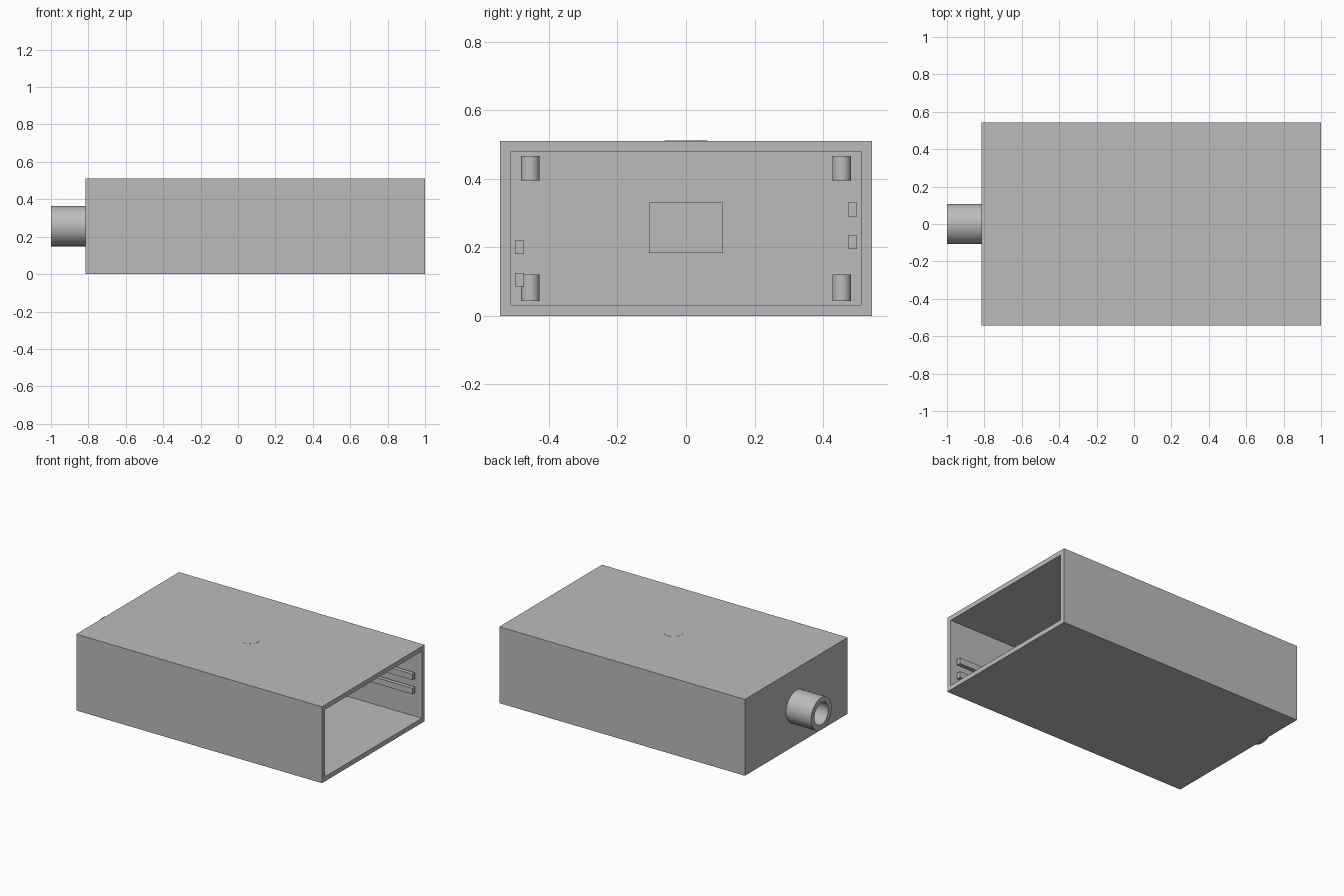
import bpy, bmesh, math
from mathutils import Matrix, Vector

default = bpy.data.objects.get("Cube")
if default:
    bpy.data.objects.remove(default, do_unlink=True)

GREY = (0.5, 0.5, 0.5, 1)
grey = bpy.data.materials.new("plain grey")
grey.use_nodes = True
grey.diffuse_color = GREY
grey.node_tree.nodes["Principled BSDF"].inputs["Base Color"].default_value = GREY

BACK, OPEN = -0.815, 1.0      # case ends along x
HALF_W, HEIGHT, WALL = 0.542, 0.51, 0.044
MID = 0.257                   # height of the nozzle axis


def finish(bm, name, smooth=False):
    bmesh.ops.recalc_face_normals(bm, faces=bm.faces)
    mesh = bpy.data.meshes.new(name)
    bm.to_mesh(mesh)
    bm.free()
    mesh.materials.append(grey)
    obj = bpy.data.objects.new(name, mesh)
    bpy.context.collection.objects.link(obj)
    if smooth:
        bpy.ops.object.select_all(action='DESELECT')
        obj.select_set(True)
        bpy.context.view_layer.objects.active = obj
        bpy.ops.object.shade_smooth_by_angle(angle=math.radians(35))
    return obj


def box_mesh(low, high):
    low, high = Vector(low), Vector(high)
    bm = bmesh.new()
    bmesh.ops.create_cube(bm, size=1, matrix=Matrix.Translation((low + high) / 2)
                          @ Matrix.Diagonal((*(high - low), 1)))
    return bm


def cylinder(name, radius, bottom, top, x, y):
    bm = bmesh.new()
    bmesh.ops.create_cone(bm, cap_ends=True, segments=48, radius1=radius, radius2=radius,
                          depth=top - bottom,
                          matrix=Matrix.Translation((x, y, (bottom + top) / 2)))
    return finish(bm, name, True)


# Case: a box hollowed out from its open end
bm = box_mesh((BACK, -HALF_W, 0), (OPEN, HALF_W, HEIGHT))
mouth = max(bm.faces, key=lambda f: f.calc_center_median().x)
bmesh.ops.inset_individual(bm, faces=[mouth], thickness=WALL)
inner = bmesh.ops.extrude_discrete_faces(bm, faces=[mouth])["faces"][0]
bmesh.ops.translate(bm, verts=inner.verts, vec=(BACK + WALL - OPEN, 0, 0))
finish(bm, "case")

# Cable nozzle with a blind bore, revolved about the x axis
bm = bmesh.new()
profile = [(BACK + 0.01, 0), (BACK + 0.01, 0.073), (-1, 0.073), (-1, 0.108), (BACK, 0.108)]
verts = [bm.verts.new((x, 0, MID + r)) for x, r in profile]
edges = [bm.edges.new(pair) for pair in zip(verts, verts[1:])]
bmesh.ops.spin(bm, geom=verts + edges, cent=(0, 0, MID), axis=(1, 0, 0),
               angle=math.tau, steps=64)
bmesh.ops.remove_doubles(bm, verts=bm.verts, dist=0.0001)
finish(bm, "cable_nozzle", True)

# Connector block behind the nozzle
finish(box_mesh((BACK + WALL, -0.108, 0.184), (BACK + 0.12, 0.108, 0.33)), "connector_block")

# Flush button disc on the lid
cylinder("button_disc", 0.063, HEIGHT - 0.003, HEIGHT + 0.001, 0.09, 0)

# Guide rails on both side walls
inside = HALF_W - WALL
for side, name, heights in ((1, "left", (0.195, 0.29)), (-1, "right", (0.085, 0.18))):
    for i, z in enumerate(heights):
        ys = sorted((side * (inside - 0.026), side * inside))
        finish(box_mesh((BACK + WALL, ys[0], z), (0.96, ys[1], z + 0.04)),
               f"{name}_guide_rail_{i + 1}")

# Stub posts in the rear corners, on floor and ceiling
for side, name in ((1, "left"), (-1, "right")):
    cylinder(f"{name}_floor_post", 0.027, WALL, 0.12, -0.7, side * 0.454)
    cylinder(f"{name}_ceiling_post", 0.027, 0.395, HEIGHT - WALL, -0.7, side * 0.454)
